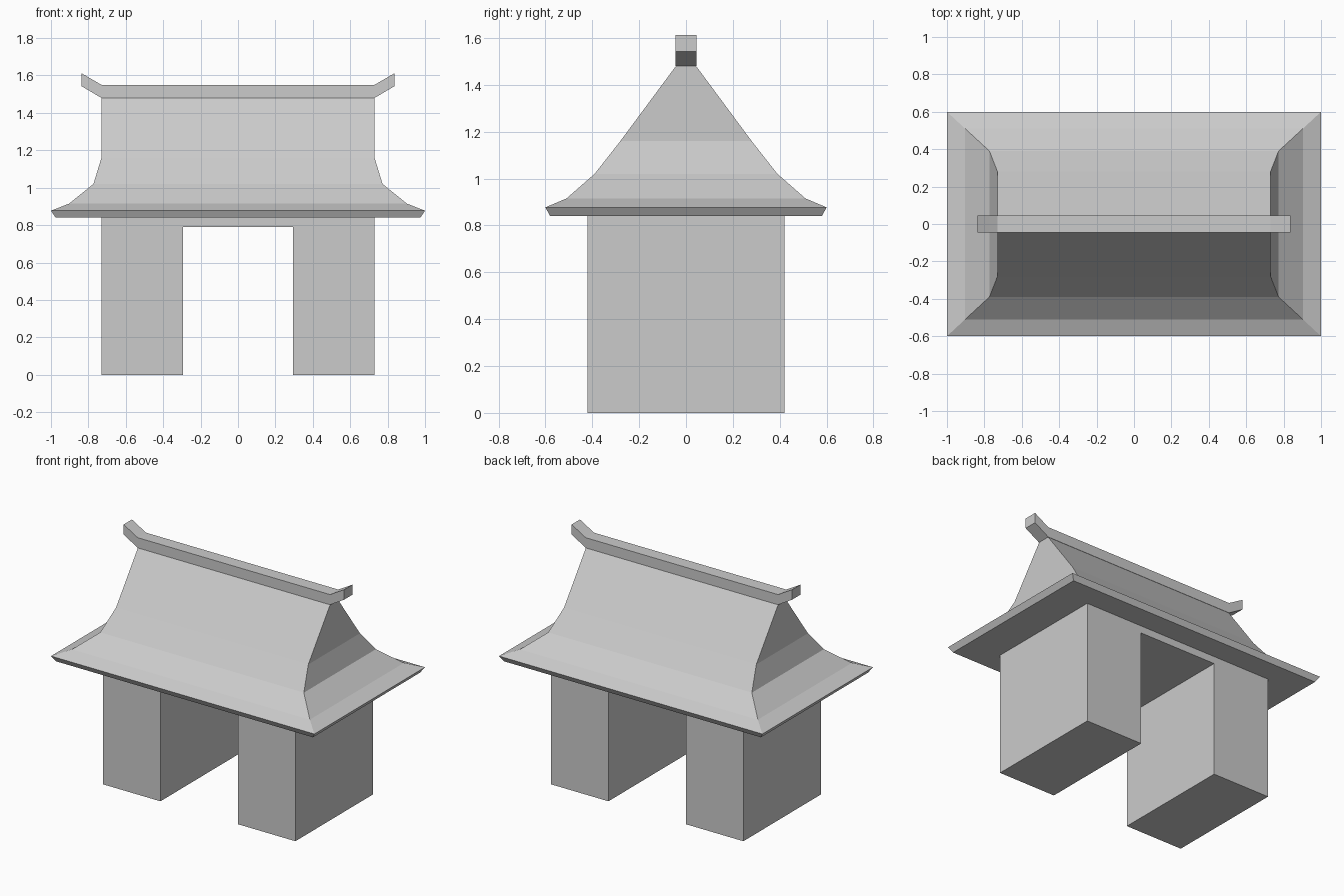
import bpy
import bmesh

if "Cube" in bpy.data.objects:
    bpy.data.objects.remove(bpy.data.objects["Cube"])


def finish(name, bm):
    bmesh.ops.recalc_face_normals(bm, faces=bm.faces)
    mesh = bpy.data.meshes.new(name)
    bm.to_mesh(mesh)
    bm.free()
    obj = bpy.data.objects.new(name, mesh)
    bpy.context.collection.objects.link(obj)
    return obj


def extrude_profile(name, points, half_depth):
    """Solid from an x-z outline, extruded along y."""
    bm = bmesh.new()
    face = bm.faces.new([bm.verts.new((x, -half_depth, z)) for x, z in points])
    result = bmesh.ops.extrude_face_region(bm, geom=[face])
    verts = [v for v in result["geom"] if isinstance(v, bmesh.types.BMVert)]
    bmesh.ops.translate(bm, verts=verts, vec=(0, 2 * half_depth, 0))
    return finish(name, bm)


def mirrored(half):
    """Complete a right-hand outline with its mirror image."""
    return half + [(-x, z) for x, z in reversed(half)]


def stacked_rings(name, rings):
    """Solid skinned over rectangles given as (half x, half y, z)."""
    bm = bmesh.new()
    loops = [[bm.verts.new((sx * hx, sy * hy, z))
              for sx, sy in ((-1, -1), (1, -1), (1, 1), (-1, 1))]
             for hx, hy, z in rings]
    for low, high in zip(loops, loops[1:]):
        for i in range(4):
            j = (i + 1) % 4
            bm.faces.new((low[i], low[j], high[j], high[i]))
    bm.faces.new(loops[0][::-1])
    bm.faces.new(loops[-1])
    return finish(name, bm)


# Gate body: two piers joined by a thin lintel
extrude_profile("gate_body", mirrored(
    [(0.295, 0.79), (0.295, 0), (0.73, 0), (0.73, 0.84)]), 0.42)

# Flared hip-and-gable roof with a bevelled eave
stacked_rings("roof", [
    (0.975, 0.58, 0.84),
    (1.0, 0.60, 0.877),
    (0.903, 0.51, 0.915),
    (0.773, 0.39, 1.02),
    (0.73, 0.28, 1.16),
    (0.73, 0.043, 1.48),
])

# Ridge beam with upturned ends
extrude_profile("ridge_beam", mirrored(
    [(0.73, 1.48), (0.837, 1.543), (0.837, 1.612), (0.73, 1.55)]), 0.045)
